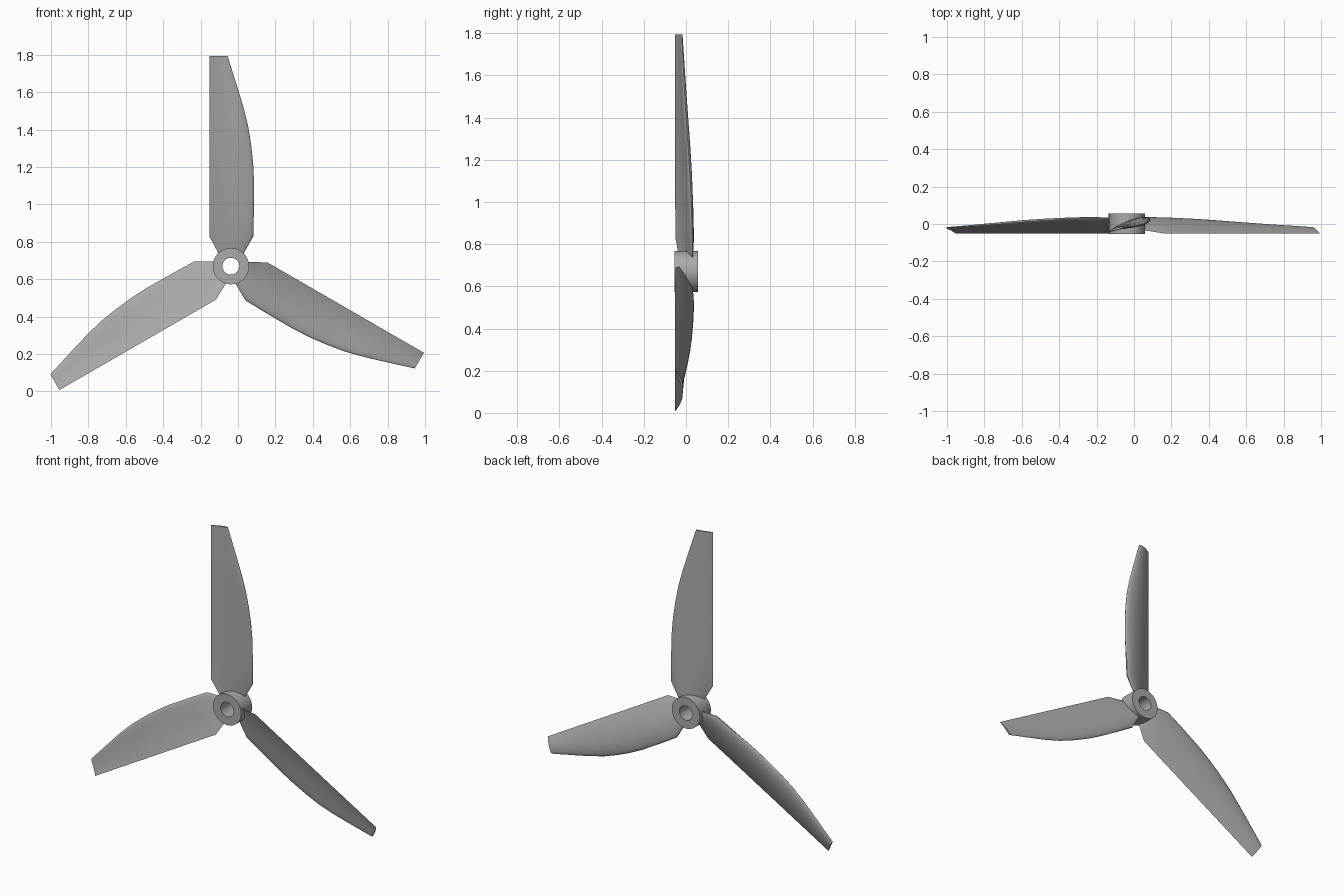
import bpy, bmesh, math
from mathutils import Matrix, Vector

if "Cube" in bpy.data.objects:
    bpy.data.objects.remove(bpy.data.objects["Cube"], do_unlink=True)

CENTRE = Vector((-0.038, 0, 0.67))
RIBS = 16

grey = bpy.data.materials.new("plain grey")
grey.use_nodes = True
grey.diffuse_color = (0.40, 0.40, 0.40, 1)
grey.node_tree.nodes["Principled BSDF"].inputs["Base Color"].default_value = grey.diffuse_color


def finish(bm, name):
    bmesh.ops.recalc_face_normals(bm, faces=bm.faces)
    mesh = bpy.data.meshes.new(name)
    bm.to_mesh(mesh)
    bm.free()
    mesh.materials.append(grey)
    obj = bpy.data.objects.new(name, mesh)
    bpy.context.collection.objects.link(obj)
    bpy.ops.object.select_all(action='DESELECT')
    obj.select_set(True)
    bpy.context.view_layer.objects.active = obj
    bpy.ops.object.shade_smooth_by_angle(angle=math.radians(35))
    return obj


def bridge(bm, rings, closed):
    pairs = list(zip(rings, rings[1:] + rings[:1]))
    for a, b in pairs if closed else pairs[:-1]:
        n = len(a)
        for i in range(n):
            bm.faces.new((a[i], a[(i + 1) % n], b[(i + 1) % n], b[i]))


def half_thickness(u):
    # rounded nose at u = 0, thin tail at u = 1
    return 5 * (0.2969 * math.sqrt(u) - 0.126 * u - 0.3516 * u**2
                + 0.2843 * u**3 - 0.1036 * u**4)


def section(tail, nose, depth_tail, depth_nose, camber):
    chord = nose - tail
    upper, lower = [], []
    for k in range(RIBS + 1):
        u = (1 - math.cos(math.pi * k / RIBS)) / 2
        x = nose - u * chord
        y = depth_nose + u * (depth_tail - depth_nose) + camber * chord * 4 * u * (1 - u)
        t = half_thickness(u) * 0.12 * chord
        upper.append((x, y + t))
        lower.append((x, y - t))
    return upper + lower[-1:0:-1]


# Hub: square profile revolved around the shaft axis
bm = bmesh.new()
rings = []
for k in range(64):
    a = math.tau * k / 64
    rings.append([bm.verts.new(CENTRE + Vector((r * math.cos(a), y, r * math.sin(a))))
                  for r, y in ((0.045, -0.054), (0.097, -0.054), (0.097, 0.056), (0.045, 0.056))])
bridge(bm, rings, True)
finish(bm, "hub")

# Blade stations: radius, tail x, nose x, tail depth, nose depth
STATIONS = [
    (0.06, -0.062, 0.064, -0.032, 0.030),
    (0.16, -0.115, 0.120, -0.050, 0.030),
    (0.30, -0.115, 0.123, -0.051, 0.026),
    (0.45, -0.115, 0.124, -0.051, 0.019),
    (0.55, -0.115, 0.119, -0.051, 0.013),
    (0.65, -0.115, 0.108, -0.051, 0.006),
    (0.75, -0.115, 0.092, -0.051, -0.001),
    (0.85, -0.115, 0.067, -0.051, -0.007),
    (0.93, -0.115, 0.043, -0.051, -0.011),
    (1.125, -0.115, -0.018, -0.051, -0.020),
]

# Three blades spaced evenly around the hub
for name, turn in (("top_blade", 0), ("left_blade", 120), ("right_blade", -120)):
    place = Matrix.Translation(CENTRE) @ Matrix.Rotation(math.radians(turn), 4, 'Y')
    bm = bmesh.new()
    rings = [[bm.verts.new(place @ Vector((x, y, r)))
              for x, y in section(x0, x1, y0, y1, 0.06)]
             for r, x0, x1, y0, y1 in STATIONS]
    bridge(bm, rings, False)
    bm.faces.new(rings[0])
    bm.faces.new(rings[-1])
    finish(bm, name)
